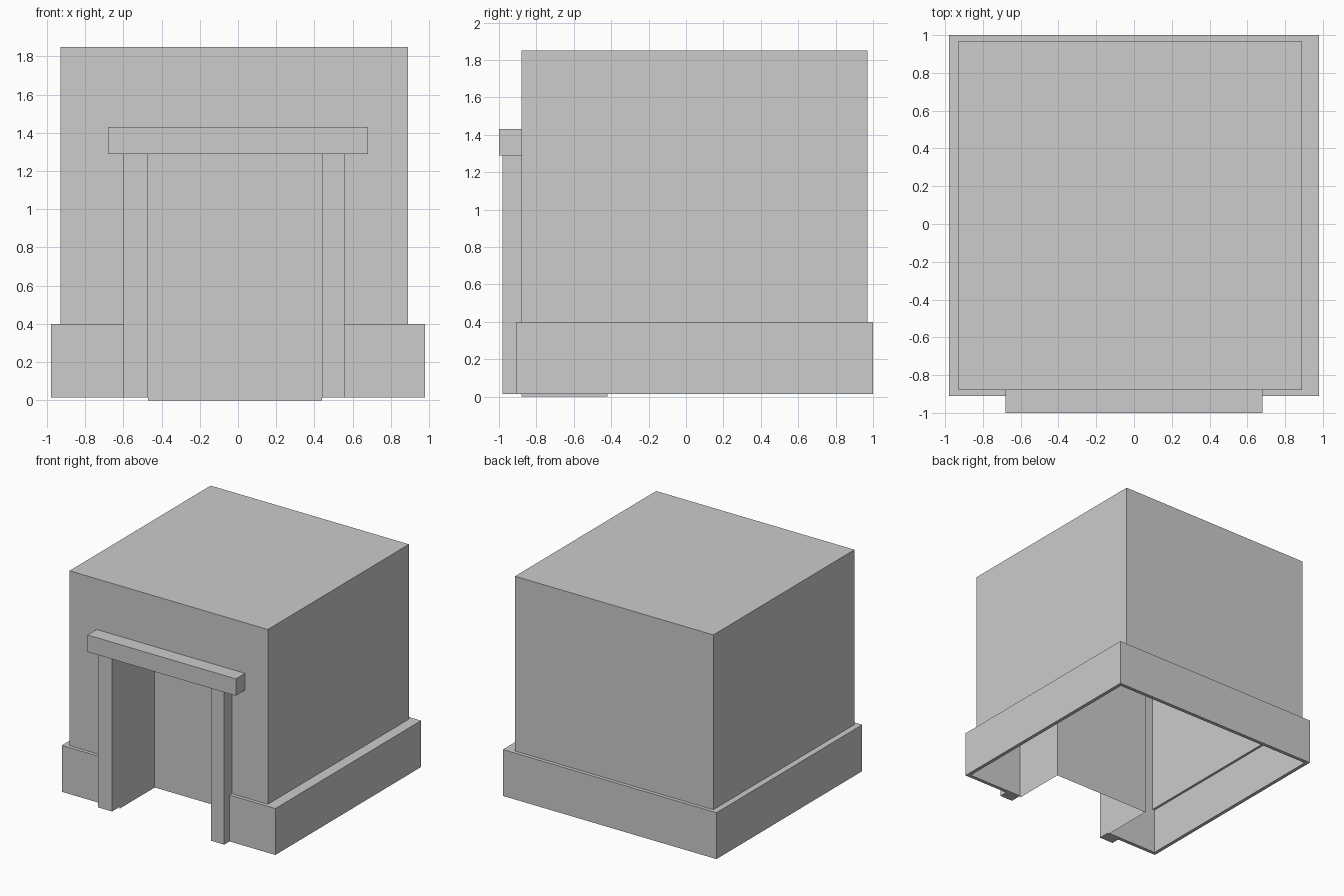
import bpy
import bmesh
from mathutils import Vector

cube = bpy.data.objects.get("Cube")
if cube:
    bpy.data.objects.remove(cube, do_unlink=True)

grey = bpy.data.materials.new("plain_grey")
grey.use_nodes = True
colour = (0.604, 0.604, 0.604, 1)
grey.diffuse_color = colour
grey.node_tree.nodes["Principled BSDF"].inputs["Base Color"].default_value = colour


def finish(name, bm):
    mesh = bpy.data.meshes.new(name)
    bm.to_mesh(mesh)
    bm.free()
    mesh.materials.append(grey)
    obj = bpy.data.objects.new(name, mesh)
    bpy.context.collection.objects.link(obj)
    return obj


def box(name, low, high, open_sides=(), inward=False):
    """Box between two corners; faces along the open_sides directions are left out."""
    bm = bmesh.new()
    bmesh.ops.create_cube(bm, size=1)
    low, high = Vector(low), Vector(high)
    bmesh.ops.scale(bm, vec=high - low, verts=bm.verts)
    bmesh.ops.translate(bm, vec=(low + high) / 2, verts=bm.verts)
    bm.normal_update()
    gone = [f for f in bm.faces
            if any(f.normal.dot(Vector(d)) > 0.9 for d in open_sides)]
    bmesh.ops.delete(bm, geom=gone, context='FACES')
    if inward:
        bmesh.ops.reverse_faces(bm, faces=bm.faces)
    return finish(name, bm)


def polygon(bm, points):
    return bm.faces.new([bm.verts.new(p) for p in points])


FRONT, DOWN = (0, -1, 0), (0, 0, -1)
LEFT, RIGHT = 0.89, -0.93          # body sides
FACE, BACK = -0.88, 0.97           # body front and back
DOOR_L, DOOR_R, DOOR_TOP = 0.44, -0.47, 1.29
LEDGE, TOP, FOOT = 0.4, 1.85, 0.015

# Hollow body and the wall around the doorway
box("body_shell", (RIGHT, FACE, LEDGE), (LEFT, BACK, TOP), (FRONT, DOWN))
bm = bmesh.new()
polygon(bm, [(x, FACE, z) for x, z in (
    (RIGHT, LEDGE), (DOOR_R, LEDGE), (DOOR_R, DOOR_TOP), (DOOR_L, DOOR_TOP),
    (DOOR_L, LEDGE), (LEFT, LEDGE), (LEFT, TOP), (RIGHT, TOP))])
finish("front_wall", bm)

# Doorway recess, open at the front and below
box("door_recess", (DOOR_R, FACE, 0), (DOOR_L, -0.42, DOOR_TOP),
    (FRONT, DOWN), inward=True)

# Plinth band running round the body from post to post
bm = bmesh.new()
band = polygon(bm, [(x, y, FOOT) for x, y in (
    (0.56, -0.91), (0.98, -0.91), (0.98, 1), (-0.98, 1), (-0.98, -0.91),
    (-0.6, -0.91), (-0.6, FACE), (-0.95, FACE), (-0.95, BACK), (0.95, BACK),
    (0.95, FACE), (0.56, FACE))])
raised = bmesh.ops.extrude_face_region(bm, geom=[band], use_keep_orig=True)
bmesh.ops.translate(bm, vec=(0, 0, LEDGE - FOOT), verts=[
    v for v in raised["geom"] if isinstance(v, bmesh.types.BMVert)])
bmesh.ops.recalc_face_normals(bm, faces=bm.faces)
finish("plinth", bm)

# Thin ledges closing the gap between plinth and body
for name, a, b in (("left_ledge", LEFT, 0.95), ("right_ledge", -0.95, RIGHT)):
    bm = bmesh.new()
    polygon(bm, [(a, FACE, LEDGE), (b, FACE, LEDGE), (b, BACK, LEDGE), (a, BACK, LEDGE)])
    finish(name, bm)

# Door frame
box("left_post", (DOOR_L, -0.98, FOOT), (0.56, FACE, DOOR_TOP))
box("right_post", (-0.6, -0.98, FOOT), (DOOR_R, FACE, DOOR_TOP))
box("lintel", (-0.68, -1, DOOR_TOP), (0.68, FACE, 1.43))
